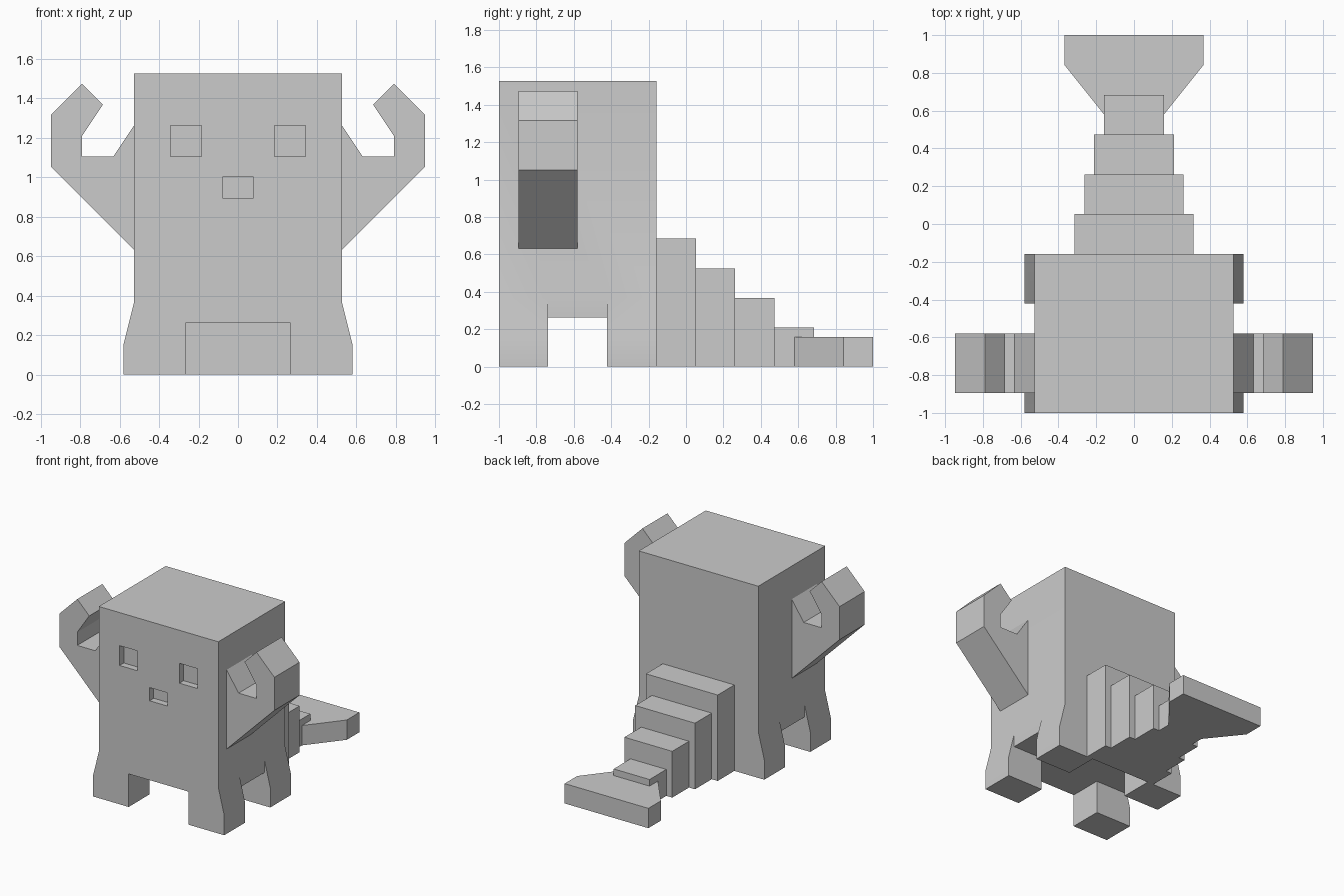
import bpy
import bmesh
from mathutils import Vector

U = 1 / 19  # one modelling step

cube = bpy.data.objects.get("Cube")
if cube:
    bpy.data.objects.remove(cube, do_unlink=True)

grey = bpy.data.materials.new("plain grey")
grey.use_nodes = True
COLOUR = (0.6, 0.6, 0.6, 1)
grey.diffuse_color = COLOUR
grey.node_tree.nodes["Principled BSDF"].inputs["Base Color"].default_value = COLOUR


def prism(name, outline, start, end, axis="y"):
    """Extrude a closed outline along y (outline in x, z) or z (outline in x, y)."""
    bm = bmesh.new()
    place = (lambda a, b: (a, start, b)) if axis == "y" else (lambda a, b: (a, b, start))
    face = bm.faces.new([bm.verts.new(Vector(place(a, b)) * U) for a, b in outline])
    moved = bmesh.ops.extrude_face_region(bm, geom=[face])["geom"]
    shift = Vector((0, end - start, 0) if axis == "y" else (0, 0, end - start)) * U
    bmesh.ops.translate(bm, vec=shift, verts=[v for v in moved if isinstance(v, bmesh.types.BMVert)])
    if face.is_valid and len(face.edges[0].link_faces) > 2:
        bm.faces.remove(face)
    bmesh.ops.recalc_face_normals(bm, faces=bm.faces)
    mesh = bpy.data.meshes.new(name)
    bm.to_mesh(mesh)
    bm.free()
    mesh.materials.append(grey)
    obj = bpy.data.objects.new(name, mesh)
    bpy.context.collection.objects.link(obj)
    return obj


def rectangle(x0, x1, z0, z1):
    return [(x0, z0), (x1, z0), (x1, z1), (x0, z1)]


def mirrored(half):
    """Close a right-hand outline with its reflection in x."""
    return half + [(-a, b) for a, b in reversed(half)]


def cut(target, cutter):
    cutter.hide_render = True
    mod = target.modifiers.new("cut", "BOOLEAN")
    mod.operation = "DIFFERENCE"
    mod.solver = "EXACT"
    mod.object = cutter
    bpy.context.view_layer.objects.active = target
    bpy.ops.object.modifier_apply(modifier=mod.name)
    bpy.data.objects.remove(cutter, do_unlink=True)


# Body with flared legs, a gap between left and right, and a gap front to back
body = prism("body", mirrored([(5, 5), (5, 0), (11, 0), (11, 3), (10, 7), (10, 29)]), -19, -3)
cut(body, prism("leg_gap", mirrored([(12, -1), (12, 7), (10, 7), (10, 5)]), -14, -8))

# Sunken eyes and nose
for name, x0, x1, z0, z1 in (
    ("left_eye", 3.5, 6.5, 21, 24),
    ("right_eye", -6.5, -3.5, 21, 24),
    ("nose", -1.5, 1.5, 17, 19),
):
    cut(body, prism(name, rectangle(x0, x1, z0, z1), -20, -18))

# Raised arms with hooked hands
arm = [(10, 12), (18, 20), (18, 25), (15, 28), (13, 26), (15, 23), (15, 21), (12, 21), (10, 24)]
for side, sign in (("left", 1), ("right", -1)):
    prism(side + "_arm", [(sign * a, b) for a, b in arm], -17, -11)

# Stepped tail, each segment narrower and lower than the last
for i in range(4):
    half, y = 6 - i, -3 + 4 * i
    prism(f"tail_segment_{i + 1}", rectangle(-half, half, 0, 13 - 3 * i), y, y + 4)

# Flat fluke at the tail tip
prism("tail_fluke", mirrored([(3, 11), (7, 16), (7, 19)]), 0, 3, axis="z")

# Soften only the gentle leg flare
bpy.ops.object.select_all(action="DESELECT")
body.select_set(True)
bpy.context.view_layer.objects.active = body
bpy.ops.object.shade_smooth_by_angle()
